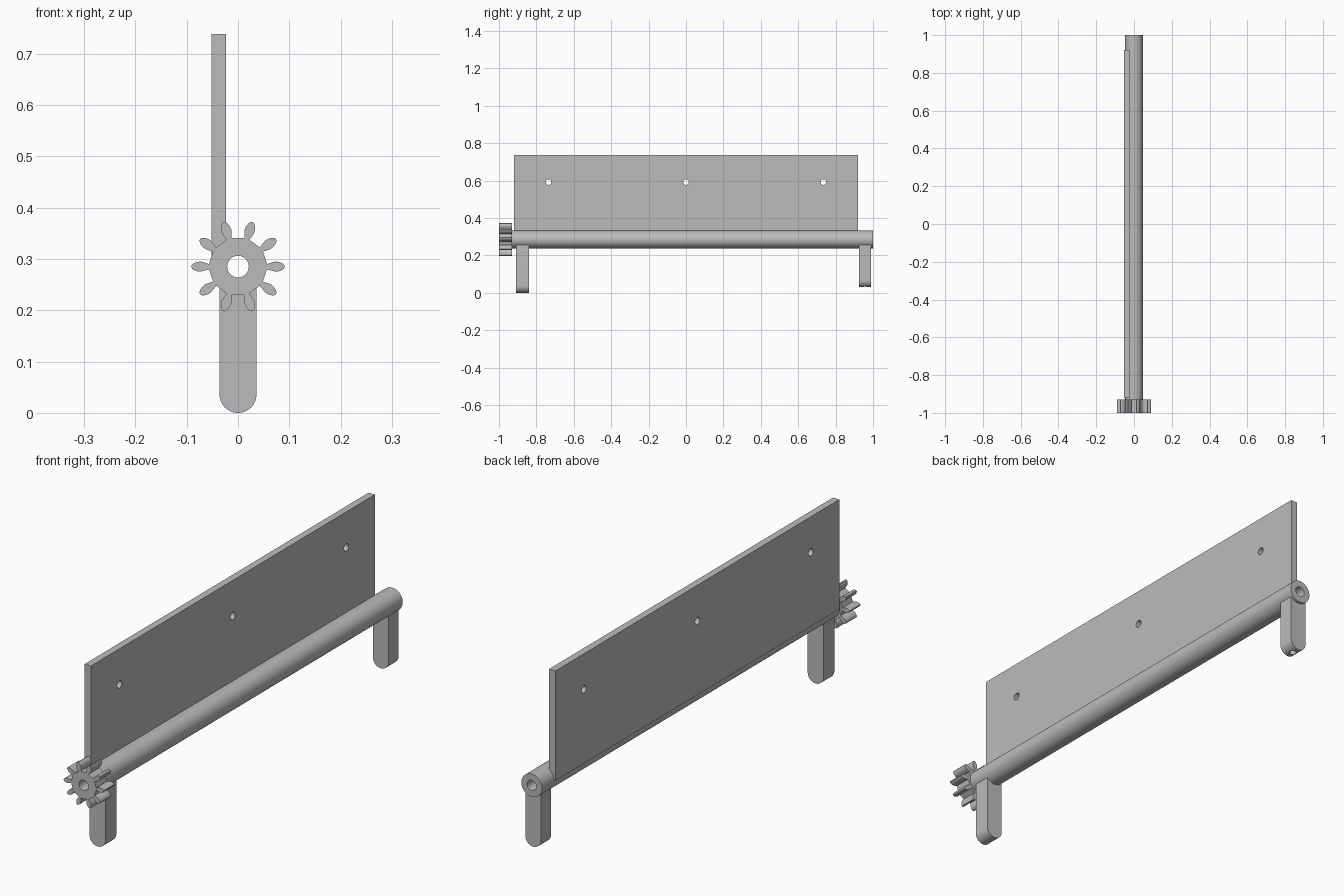
import bpy, bmesh
from math import sin, cos, pi, radians
from mathutils import Vector

if "Cube" in bpy.data.objects:
    bpy.data.objects.remove(bpy.data.objects["Cube"])

AXIS_Z = 0.285
ROD_R = 0.047
BORE_R = 0.021

grey = bpy.data.materials.new("plain grey")
grey.use_nodes = True
colour = (0.5, 0.5, 0.5, 1)
grey.diffuse_color = colour
grey.node_tree.nodes["Principled BSDF"].inputs["Base Color"].default_value = colour


def extrude_y(name, profile, y0, y1):
    """Solid made by sweeping an (x, z) outline from y0 to y1."""
    bm = bmesh.new()
    face = bm.faces.new([bm.verts.new((x, y0, z)) for x, z in profile])
    result = bmesh.ops.extrude_face_region(bm, geom=[face])
    moved = [v for v in result["geom"] if isinstance(v, bmesh.types.BMVert)]
    bmesh.ops.translate(bm, verts=moved, vec=(0, y1 - y0, 0))
    bmesh.ops.recalc_face_normals(bm, faces=bm.faces)
    mesh = bpy.data.meshes.new(name)
    bm.to_mesh(mesh)
    bm.free()
    mesh.materials.append(grey)
    obj = bpy.data.objects.new(name, mesh)
    bpy.context.collection.objects.link(obj)
    return obj


def circle(radius, z, count=64):
    return [(radius * cos(2 * pi * i / count), z + radius * sin(2 * pi * i / count))
            for i in range(count)]


def drill(obj, location, radius, depth, rotation):
    """Cut a round hole centred on a point."""
    bpy.ops.mesh.primitive_cylinder_add(vertices=40, radius=radius, depth=depth,
                                        location=location, rotation=rotation)
    cutter = bpy.context.object
    cutter.hide_render = True
    cutter.data.materials.append(grey)
    mod = obj.modifiers.new("hole", "BOOLEAN")
    mod.operation = "DIFFERENCE"
    mod.solver = "EXACT"
    mod.object = cutter
    activate(obj)
    bpy.ops.object.modifier_apply(modifier=mod.name)
    bpy.data.objects.remove(cutter)


def activate(obj):
    bpy.ops.object.select_all(action="DESELECT")
    obj.select_set(True)
    bpy.context.view_layer.objects.active = obj


def smooth(obj, angle=30):
    activate(obj)
    bpy.ops.object.shade_smooth_by_angle(angle=radians(angle))


ALONG_Y = (pi / 2, 0, 0)
ALONG_X = (0, pi / 2, 0)

# hollow rod
rod = extrude_y("rod", circle(ROD_R, AXIS_Z), -0.93, 1.0)
drill(rod, (0, 0, AXIS_Z), BORE_R, 3, ALONG_Y)
smooth(rod)

# upright plate with three screw holes
plate = extrude_y("plate", [(-0.052, 0.288), (-0.023, 0.288),
                            (-0.023, 0.738), (-0.052, 0.738)], -0.92, 0.92)
for y in (-0.735, 0, 0.735):
    drill(plate, (-0.04, y, 0.592), 0.015, 0.2, ALONG_X)
smooth(plate)

# legs with rounded feet
LEG_W = 0.036


def leg(name, y0, y1, bottom):
    foot = [(LEG_W * cos(pi + pi * i / 24), bottom + LEG_W + LEG_W * sin(pi + pi * i / 24))
            for i in range(25)]
    return extrude_y(name, foot + [(LEG_W, 0.256), (-LEG_W, 0.256)], y0, y1)


front_leg = leg("front_leg", -0.91, -0.84, 0.0)
back_leg = leg("back_leg", 0.925, 0.99, 0.03)
drill(back_leg, (0, 0.957, 0.04), 0.014, 0.1, (0, 0, 0))
smooth(front_leg)
smooth(back_leg)

# gear with ten leaf-shaped teeth: (distance from axis, half width)
flank = [(0.0565, 0.005), (0.064, 0.0075), (0.072, 0.0097), (0.079, 0.0093),
         (0.085, 0.0072), (0.089, 0.0045), (0.091, 0.002)]
tooth = [(r, -w) for r, w in flank] + [(r, w) for r, w in reversed(flank)]
outline = []
for i in range(10):
    a = 2 * pi * i / 10
    for r, w in tooth:
        outline.append((r * cos(a) - w * sin(a), AXIS_Z + r * sin(a) + w * cos(a)))
gear = extrude_y("gear", outline, -1.0, -0.93)
drill(gear, (0, -0.965, AXIS_Z), BORE_R, 0.3, ALONG_Y)
smooth(gear)
